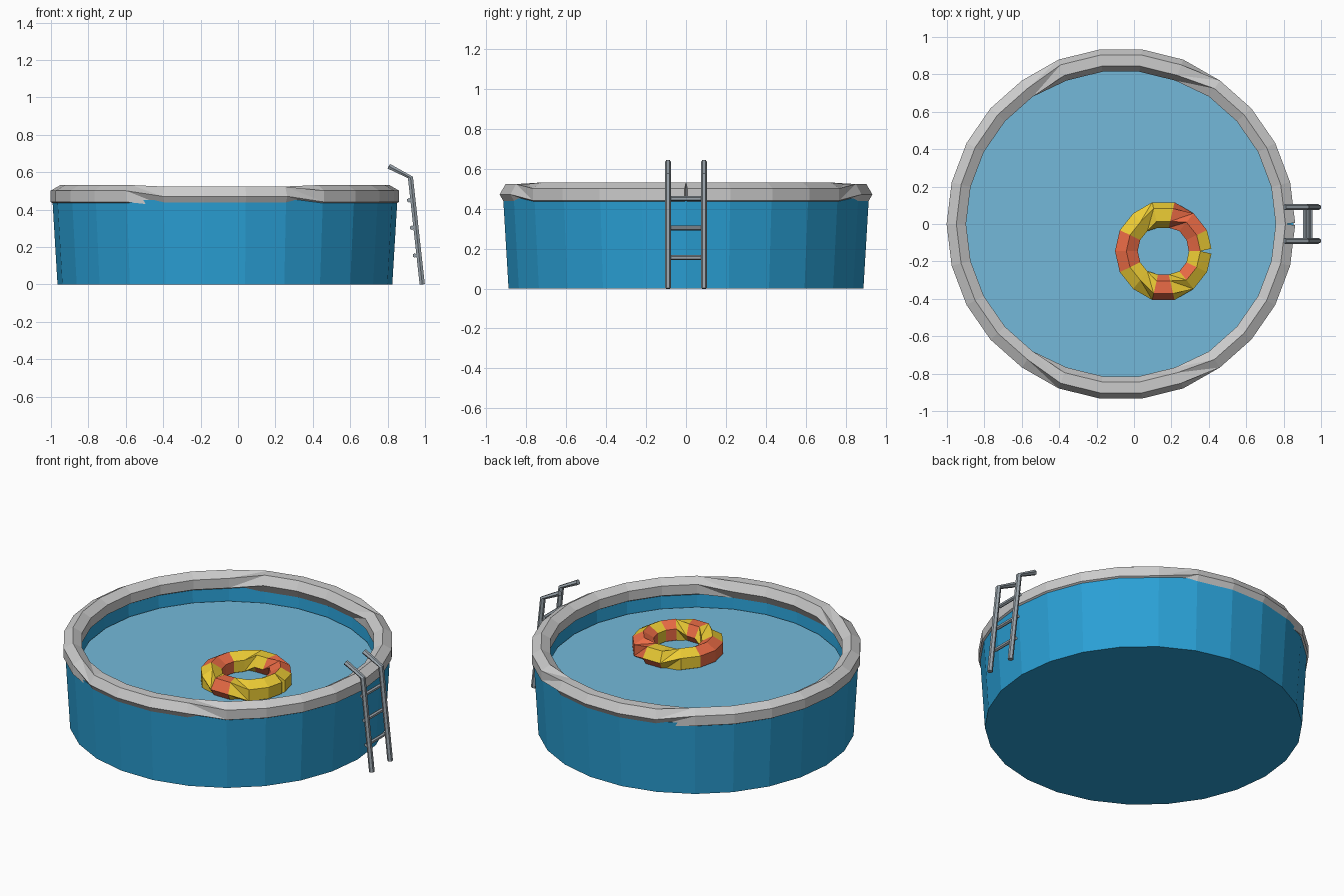
import bpy, bmesh, math
from mathutils import Vector

if "Cube" in bpy.data.objects:
    bpy.data.objects.remove(bpy.data.objects["Cube"])

CX = -0.07      # pool centre in x
SIDES = 26      # pool facets


def material(name, rgb):
    m = bpy.data.materials.new(name)
    m.diffuse_color = (*[c ** 2.2 for c in rgb], 1)
    m.use_nodes = True
    m.node_tree.nodes["Principled BSDF"].inputs["Base Color"].default_value = m.diffuse_color
    return m


def finish(name, bm, mats=()):
    bmesh.ops.recalc_face_normals(bm, faces=bm.faces)
    me = bpy.data.meshes.new(name)
    bm.to_mesh(me)
    bm.free()
    for m in mats:
        me.materials.append(m)
    ob = bpy.data.objects.new(name, me)
    bpy.context.collection.objects.link(ob)
    return ob


def lathe(name, profile, mats):
    # rings from (radius, z); closed with flat end discs
    bm = bmesh.new()
    rings = []
    for r, z in profile:
        rings.append([bm.verts.new((CX + r * math.cos(2 * math.pi * k / SIDES),
                                    r * math.sin(2 * math.pi * k / SIDES), z))
                      for k in range(SIDES)])
    for a, b in zip(rings, rings[1:]):
        for k in range(SIDES):
            n = (k + 1) % SIDES
            bm.faces.new((a[k], a[n], b[n], b[k]))
    bm.faces.new(rings[0])
    if len(rings) > 1:
        bm.faces.new(rings[-1])
    return finish(name, bm, mats)


def tube(name, path, r, mats=(), colour=None, n=6):
    # hexagonal sweep; the frame swaps where the path turns along x, giving the twists
    pts = [Vector(p) for p in path]
    bm = bmesh.new()
    rings = []
    for i, p in enumerate(pts):
        t = (pts[min(i + 1, len(pts) - 1)] - pts[max(i - 1, 0)]).normalized()
        ref = Vector((1, 0, 0)) if abs(t.x) < 0.9 else Vector((0, 0, 1))
        u = t.cross(ref).normalized()
        v = t.cross(u)
        rings.append([bm.verts.new(p + r * (u * math.cos(2 * math.pi * j / n)
                                            + v * math.sin(2 * math.pi * j / n)))
                      for j in range(n)])
    for i in range(len(rings) - 1):
        for j in range(n):
            k = (j + 1) % n
            f = bm.faces.new((rings[i][j], rings[i][k], rings[i + 1][k], rings[i + 1][j]))
            if colour:
                f.material_index = colour(i, j)
    # twisted quads split along the short diagonal keep the tube full
    bmesh.ops.triangulate(bm, faces=bm.faces[:], quad_method='SHORT_EDGE')
    bm.faces.new(rings[0])
    bm.faces.new(rings[-1])
    return finish(name, bm, mats)


def circle(cx, cy, z, r, n):
    return [(cx + r * math.cos(2 * math.pi * k / n), cy + r * math.sin(2 * math.pi * k / n), z)
            for k in range(n + 1)]


blue = material("pool_blue", (0.18, 0.62, 0.83))
aqua = material("water_blue", (0.45, 0.72, 0.85))
yellow = material("float_yellow", (0.93, 0.80, 0.22))
orange = material("float_orange", (0.92, 0.42, 0.28))
steel = material("ladder_steel", (0.60, 0.64, 0.67))

# Pool shell and water
lathe("pool_wall", [(0.895, 0), (0.922, 0.45), (0.855, 0.45), (0.828, 0.04)], [blue])
lathe("water", [(0.838, 0.355)], [aqua])

# Top rim
tube("pool_rim", circle(CX, 0, 0.471, 0.88, SIDES), 0.06)

# Swim ring with coloured stripes
ORANGE = {1, 2, 6, 7, 10}
tube("swim_ring", circle(0.157, -0.145, 0.395, 0.198, 14), 0.07, [yellow, orange],
     lambda i, j: int(i in ORANGE or (i in (0, 3, 12) and j < 3)))

# Ladder rails and rungs
for side, y in (("left", -0.09), ("right", 0.09)):
    tube(f"ladder_rail_{side}", [(0.985, y, 0), (0.922, y, 0.572), (0.806, y, 0.632)],
         0.016, [steel])
for i, (x, z) in enumerate([(0.945, 0.155), (0.93, 0.303), (0.915, 0.45)]):
    tube(f"ladder_rung_{i + 1}", [(x, -0.09, z), (x, 0.09, z)], 0.012, [steel])
